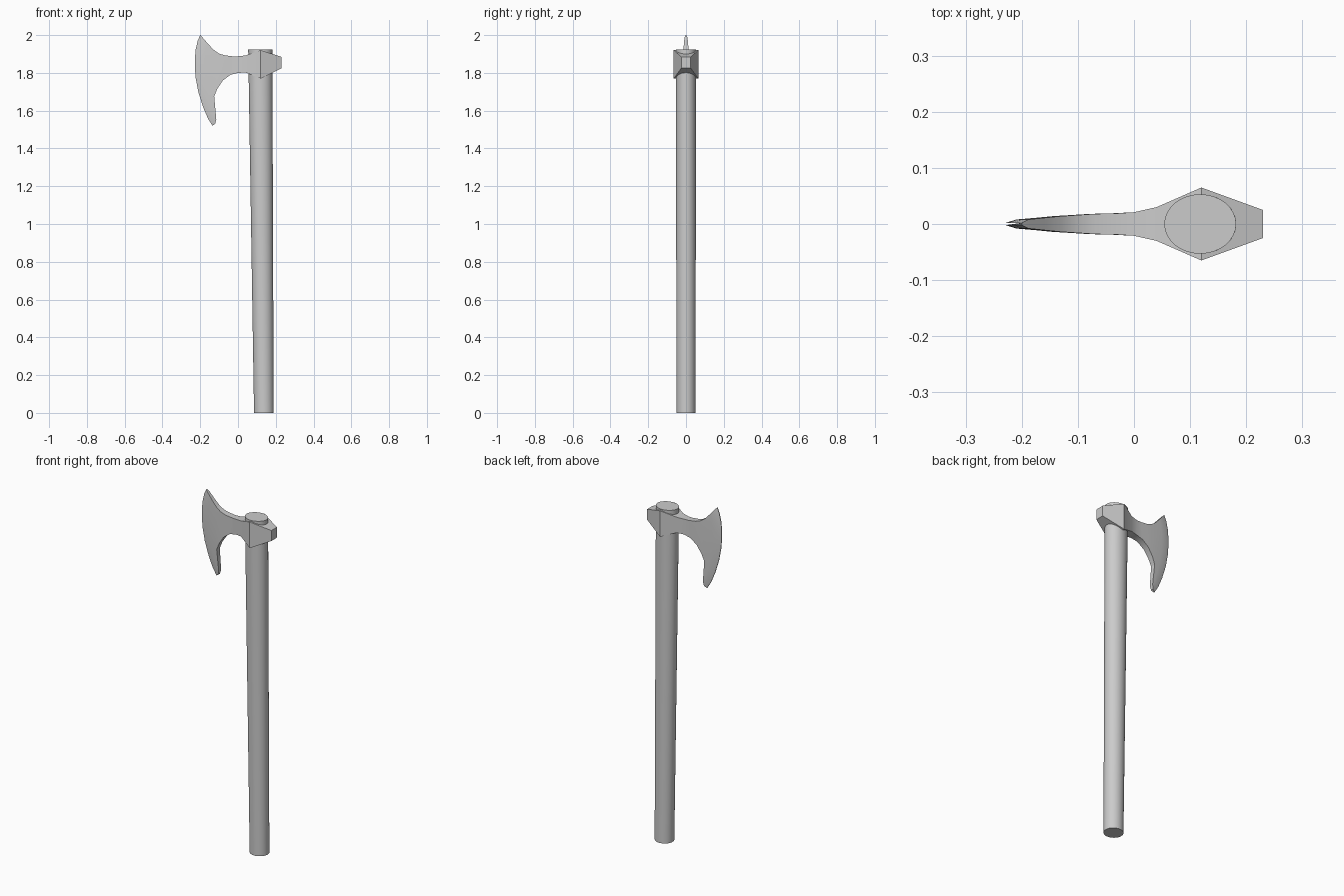
import bpy, bmesh, math

if "Cube" in bpy.data.objects:
    bpy.data.objects.remove(bpy.data.objects["Cube"])


def finish(bm, name, angle):
    bmesh.ops.recalc_face_normals(bm, faces=bm.faces)
    mesh = bpy.data.meshes.new(name)
    bm.to_mesh(mesh)
    bm.free()
    ob = bpy.data.objects.new(name, mesh)
    bpy.context.collection.objects.link(ob)
    bpy.ops.object.select_all(action='DESELECT')
    ob.select_set(True)
    bpy.context.view_layer.objects.active = ob
    bpy.ops.object.shade_smooth_by_angle(angle=math.radians(angle))
    return ob


def loft(name, rings, angle):
    bm = bmesh.new()
    loops = [[bm.verts.new(p) for p in ring] for ring in rings]
    n = len(loops[0])
    for a, b in zip(loops, loops[1:]):
        for i in range(n):
            j = (i + 1) % n
            bm.faces.new((a[i], a[j], b[j], b[i]))
    bm.faces.new(loops[0])
    bm.faces.new(loops[-1])
    return finish(bm, name, angle)


# Handle: tapered oval shaft (z, centre x, radius x, radius y)
def oval(z, cx, rx, ry, n=32):
    return [(cx + rx * math.cos(2 * math.pi * i / n),
             ry * math.sin(2 * math.pi * i / n), z) for i in range(n)]


loft("handle", [oval(0, 0.137, 0.052, 0.05),
                oval(1.0, 0.127, 0.058, 0.052),
                oval(1.925, 0.118, 0.064, 0.053)], 40)

# Axe head: sections from cutting edge to poll
# (upper x, upper z, lower x, lower z, half thickness, share of edge curve)
sections = [
    (-0.200, 2.000, -0.135, 1.520, 0.002, 1.0),
    (-0.188, 1.988, -0.121, 1.530, 0.008, 0.87),
    (-0.160, 1.955, -0.115, 1.555, 0.011, 0.6),
    (-0.130, 1.923, -0.126, 1.675, 0.014, 0.3),
    (-0.100, 1.902, -0.110, 1.715, 0.016, 0.1),
    (-0.070, 1.893, -0.080, 1.760, 0.018, 0),
    (-0.030, 1.888, -0.040, 1.790, 0.019, 0),
    (0.000, 1.888, 0.000, 1.800, 0.021, 0),
    (0.040, 1.892, 0.040, 1.802, 0.030, 0),
    (0.120, 1.920, 0.120, 1.770, 0.065, 0),
    (0.230, 1.885, 0.230, 1.825, 0.025, 0),
]
# Cutting edge curve: position along the edge, bulge from its chord
edge = [(0, 0), (0.06, 0.017), (0.167, 0.036), (0.31, 0.049), (0.46, 0.055),
        (0.625, 0.051), (0.79, 0.037), (0.92, 0.019), (1, 0)]

rings = []
for ux, uz, lx, lz, half, bow in sections:
    line = [(ux + (lx - ux) * t - bow * d, uz + (lz - uz) * t) for t, d in edge]
    rings.append([(x, -half, z) for x, z in line] +
                 [(x, half, z) for x, z in reversed(line)])
loft("axe_head", rings, 25)
